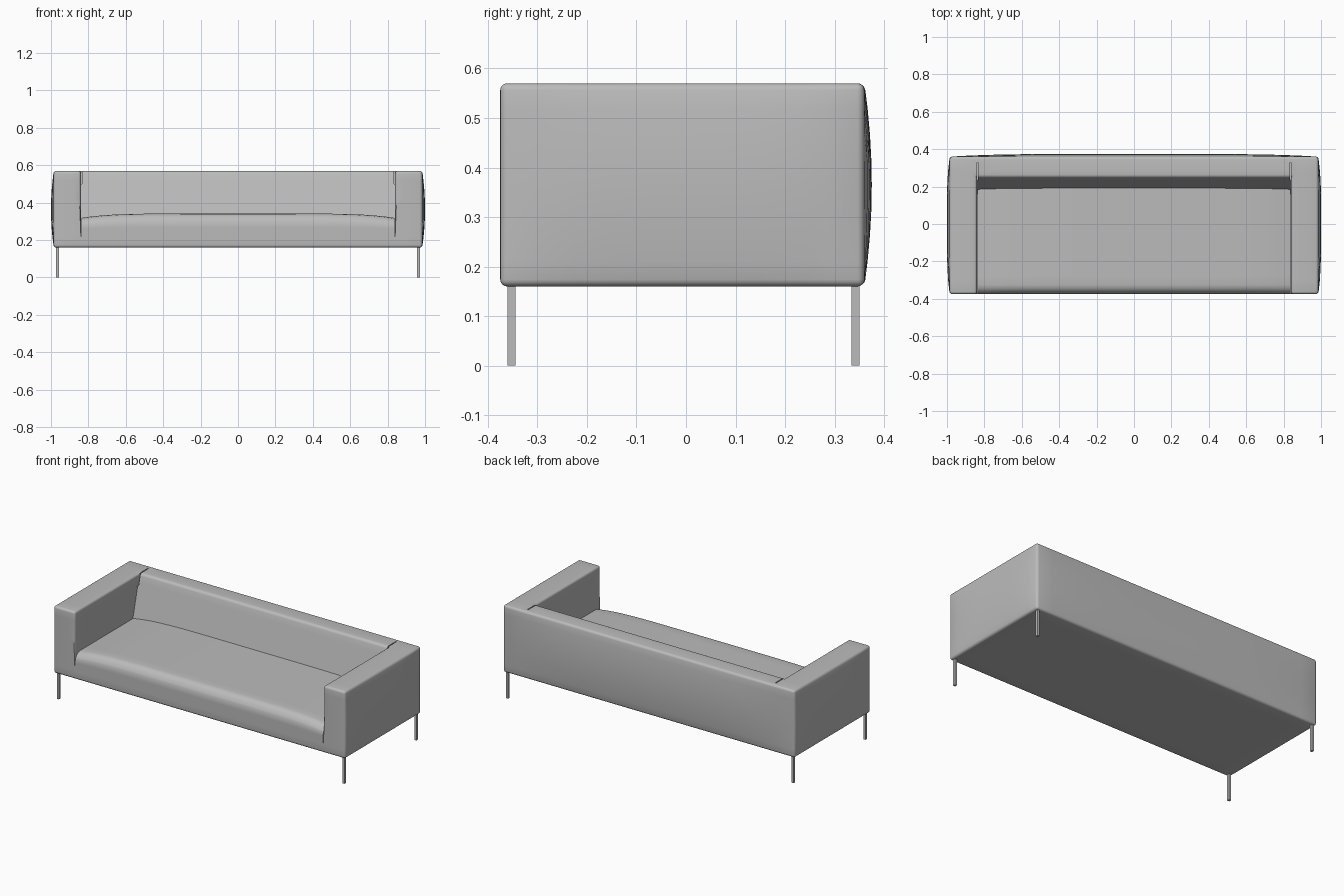
import bpy, bmesh
from mathutils import Vector

cube = bpy.data.objects.get("Cube")
if cube:
    bpy.data.objects.remove(cube)


def material(name, value):
    m = bpy.data.materials.new(name)
    m.use_nodes = True
    m.diffuse_color = (value, value, value, 1)
    m.node_tree.nodes["Principled BSDF"].inputs["Base Color"].default_value = m.diffuse_color
    return m


GREY = material("grey upholstery", 0.5)


def prism(name, outline, half_x, centre_x=0):
    """Extrude a (y, z) outline along x."""
    bm = bmesh.new()
    face = bm.faces.new([bm.verts.new((centre_x - half_x, y, z)) for y, z in outline])
    new = bmesh.ops.extrude_face_region(bm, geom=[face])["geom"]
    verts = [v for v in new if isinstance(v, bmesh.types.BMVert)]
    bmesh.ops.translate(bm, verts=verts, vec=(2 * half_x, 0, 0))
    bmesh.ops.recalc_face_normals(bm, faces=bm.faces)
    mesh = bpy.data.meshes.new(name)
    bm.to_mesh(mesh)
    bm.free()
    mesh.materials.append(GREY)
    obj = bpy.data.objects.new(name, mesh)
    bpy.context.collection.objects.link(obj)
    return obj


def box_outline(y0, y1, z0, z1):
    return [(y0, z0), (y1, z0), (y1, z1), (y0, z1)]


def carve(obj, cutter):
    """Subtract the cutter and remove it."""
    mod = obj.modifiers.new("carve", "BOOLEAN")
    mod.object, mod.operation, mod.solver = cutter, "DIFFERENCE", "EXACT"
    graph = bpy.context.evaluated_depsgraph_get()
    mesh = bpy.data.meshes.new_from_object(obj.evaluated_get(graph))
    obj.modifiers.clear()
    obj.data = mesh
    bpy.data.objects.remove(cutter)


def soften(obj, rounded, radius, shape, steps):
    """Round chosen edges, slice the faces, then puff the surface."""
    bm = bmesh.new()
    bm.from_mesh(obj.data)
    edges = [e for e in bm.edges if rounded(e)]
    bmesh.ops.bevel(bm, geom=edges, offset=radius, segments=4, profile=0.5, affect="EDGES")
    for axis, (count, half, middle) in enumerate(steps):
        normal = Vector([float(i == axis) for i in range(3)])
        for i in range(1, count):
            place = middle + half * (2 * i / count - 1)
            bmesh.ops.bisect_plane(bm, geom=bm.verts[:] + bm.edges[:] + bm.faces[:],
                                   dist=1e-5, plane_co=normal * place, plane_no=normal)
    for v in bm.verts:
        v.co = shape(v.co.copy())
    bm.to_mesh(obj.data)
    bm.free()


def smooth(obj, angle=0.6):
    bpy.ops.object.select_all(action="DESELECT")
    obj.select_set(True)
    bpy.context.view_layer.objects.active = obj
    bpy.ops.object.shade_smooth_by_angle(angle=angle)


# Arms, back and base in one upholstered frame, with a sloping backrest
frame = prism("arms_and_back", box_outline(-0.375, 0.375, 0.16, 0.57), 1)
carve(frame, prism("well", [(-0.5, 0.22), (0.16, 0.22), (0.25, 0.57), (0.3, 0.77), (-0.5, 0.77)], 0.84))


def frame_edge(e):
    at_floor = all(abs(v.co.z - 0.22) < 0.01 for v in e.verts)
    return e.is_convex and not at_floor and e.calc_face_angle(0) > 0.1


def puff_frame(p):
    across = max(0, 1 - abs(p.x) ** 4)
    deep = max(0, 1 - (p.y / 0.375) ** 4)
    high = max(0, 1 - ((p.z - 0.365) / 0.205) ** 2)
    if abs(p.x) > 0.9:
        p.x *= 1 - 0.015 * (1 - high * deep)
    if p.y > 0.3:
        p.y -= 0.015 * (1 - high * across)
    return p


soften(frame, frame_edge, 0.014, puff_frame, [(16, 1, 0), (10, 0.375, 0), (8, 0.205, 0.365)])

# Seams where the arms meet the backrest
for side in (-1, 1):
    carve(frame, prism("seam", box_outline(0.18, 0.33, 0.5, 0.7), 0.003, side * 0.8375))
smooth(frame)

# Crowned seat cushion with a soft front roll
seat = prism("seat_cushion", box_outline(-0.375, 0.2, 0.2, 0.318), 0.838)


def seat_edge(e):
    return all(v.co.y < -0.3 and v.co.z > 0.3 for v in e.verts)


def crown(p):
    if p.z > 0.23:
        lift = max(0, 1 - (abs(p.x) / 0.84) ** 6)
        p.z += (0.024 * lift) * min(1, (p.z - 0.23) / 0.08)
    return p


soften(seat, seat_edge, 0.05, crown, [(28, 0.838, 0), (6, 0.28, -0.09), (4, 0.06, 0.26)])
smooth(seat, 0.9)

# Slim legs
for x, side in ((-0.965, "right"), (0.965, "left")):
    for y, end in ((-0.352, "front"), (0.342, "back")):
        prism(f"{end}_{side}_leg", box_outline(y - 0.008, y + 0.008, 0, 0.18), 0.007, x)
